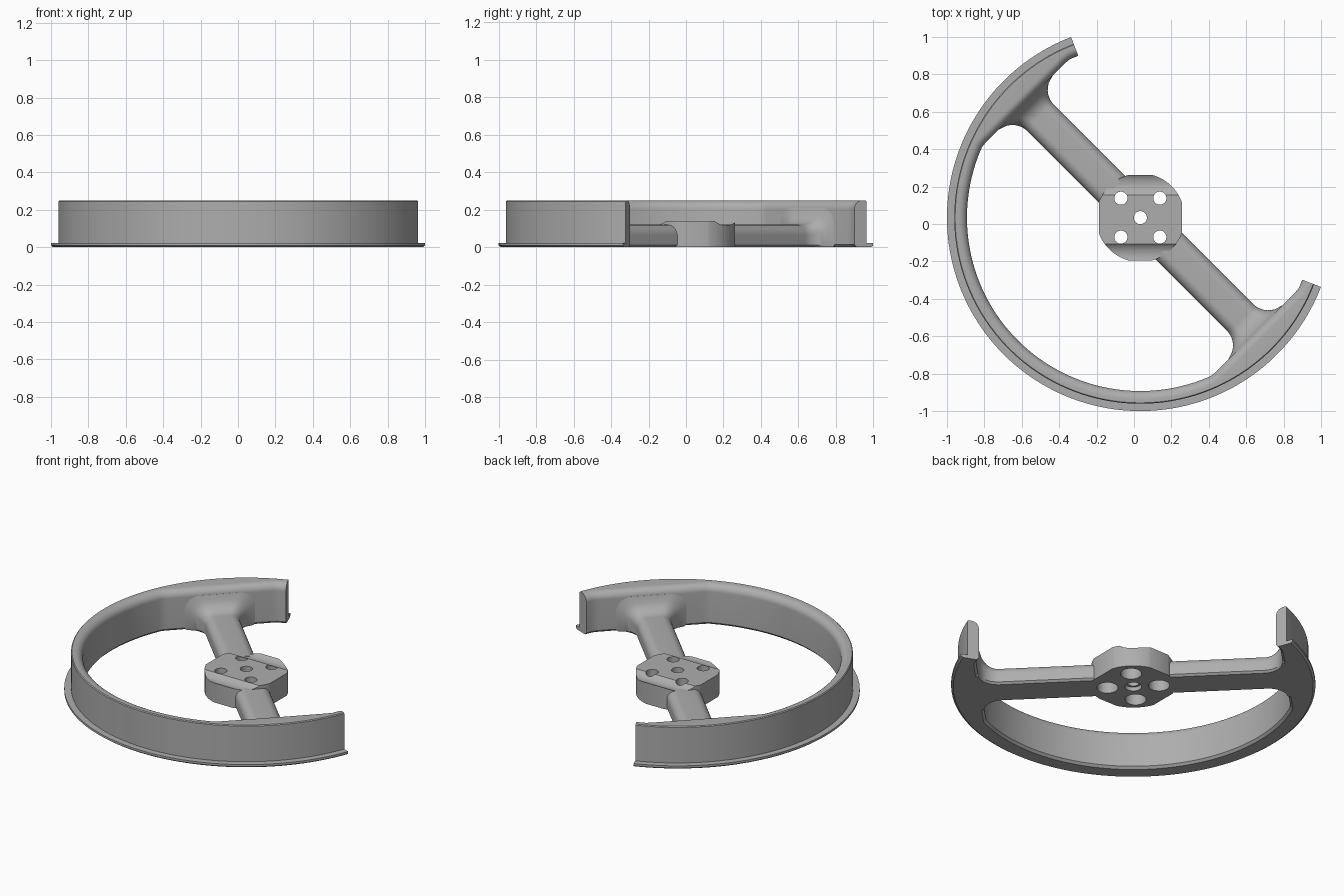
import bpy, bmesh
from math import sin, cos, pi, radians, sqrt
from mathutils import Matrix, Vector

if "Cube" in bpy.data.objects:
    bpy.data.objects.remove(bpy.data.objects["Cube"], do_unlink=True)

CENTRE = Vector((0.034, 0.034, 0))
CHORD = 0.868           # distance of the flat inner pads from the centre
SPOKES = (radians(135), radians(315))

grey = bpy.data.materials.new("satin grey")
grey.use_nodes = True
grey.diffuse_color = (0.42, 0.42, 0.42, 1)
grey.node_tree.nodes["Principled BSDF"].inputs["Base Color"].default_value = (0.42, 0.42, 0.42, 1)


def finish(name, bm):
    bmesh.ops.recalc_face_normals(bm, faces=bm.faces)
    mesh = bpy.data.meshes.new(name)
    bm.to_mesh(mesh)
    bm.free()
    mesh.materials.append(grey)
    ob = bpy.data.objects.new(name, mesh)
    bpy.context.collection.objects.link(ob)
    return ob


def smooth(ob):
    bpy.ops.object.select_all(action='DESELECT')
    ob.select_set(True)
    bpy.context.view_layer.objects.active = ob
    bpy.ops.object.shade_smooth_by_angle(angle=radians(32))


def loft(name, rings):
    """Skin a row of equal closed sections and cap both ends."""
    bm = bmesh.new()
    rows = [[bm.verts.new(p) for p in ring] for ring in rings]
    n = len(rows[0])
    for a, b in zip(rows, rows[1:]):
        for i in range(n):
            j = (i + 1) % n
            bm.faces.new((a[i], a[j], b[j], b[i]))
    bm.faces.new(rows[0])
    bm.faces.new(rows[-1])
    ob = finish(name, bm)
    smooth(ob)
    return ob


def corner(x, z, r, start, steps=8):
    """Quarter arc about (x, z), starting at the given angle."""
    return [(x + r * cos(start + pi / 2 * i / steps), z + r * sin(start + pi / 2 * i / steps))
            for i in range(steps + 1)]


# Rim: flanged wall swept round the arc, thickened flat behind each spoke
def rim_ring(a):
    inner = 0.927
    for s in SPOKES:
        if cos(a - s) > 0.5:
            inner = min(inner, CHORD / cos(a - s))
    section = [(1.022, 0), (1.034, 0.009), (1.034, 0.022), (0.995, 0.022), (0.995, 0.245), (0.99, 0.25)]
    section += corner(inner + 0.045, 0.205, 0.045, pi / 2)
    section += [(inner, 0.014), (inner + 0.014, 0)]
    return [CENTRE + Vector((r * cos(a), r * sin(a), z)) for r, z in section]


loft("rim", [rim_ring(radians(111 + 228 * i / 152)) for i in range(153)])


# Spokes: rounded bars that flare up and out into the rim pads
def flare(t, r):
    d = min(max(t - (CHORD - r), 0), r * 0.995)
    return r - sqrt(r * r - d * d)


def spoke_ring(t, angle):
    w = 0.1 + flare(t, 0.115)
    h = 0.12 + flare(t, 0.1)
    c = 0.055 + 0.4 * flare(t, 0.1)
    section = [(-w + 0.012, 0), (w - 0.012, 0), (w, 0.012)]
    section += corner(w - c, h - c, c, 0) + corner(c - w, h - c, c, pi / 2)
    section += [(-w, 0.012)]
    turn = Matrix.Rotation(angle, 3, 'Z')
    return [CENTRE + turn @ Vector((t, s, z)) for s, z in section]


stations = [0.21, 0.5] + [CHORD - 0.115 * cos(pi / 2 * i / 14) for i in range(15)] + [CHORD + 0.025]
for name, angle in zip(("back_right_spoke", "front_left_spoke"), SPOKES):
    loft(name, [spoke_ring(t, angle) for t in stations])


# Hub: disc with four flats, scooped edges and bolt holes
def cylinder(name, r, depth, where, axis='Z', segments=40):
    bm = bmesh.new()
    m = Matrix.Translation(CENTRE + Vector(where))
    if axis == 'X':
        m = m @ Matrix.Rotation(pi / 2, 4, 'Y')
    bmesh.ops.create_cone(bm, cap_ends=True, segments=segments, radius1=r, radius2=r, depth=depth, matrix=m)
    return finish(name, bm)


hub = cylinder("hub", 0.237, 0.14, (0, 0, 0.07), segments=96)
bm = bmesh.new()
bm.from_mesh(hub.data)
for x, y in ((1, 0), (-1, 0), (0, 1), (0, -1)):
    d = Vector((x, y, 0))
    cut = bmesh.ops.bisect_plane(bm, geom=bm.verts[:] + bm.edges[:] + bm.faces[:],
                                 plane_co=CENTRE + d * (0.222 if x else 0.228), plane_no=d, clear_outer=True)
    edges = [e for e in cut['geom_cut'] if isinstance(e, bmesh.types.BMEdge)]
    bmesh.ops.holes_fill(bm, edges=edges)
bmesh.ops.recalc_face_normals(bm, faces=bm.faces)
bm.to_mesh(hub.data)
bm.free()

cutters = [cylinder("scoop_cutter", 0.085, 0.6, (0, y, 0.202), 'X', 64) for y in (0.178, -0.2)]
P = 0.104
for x, y in ((0, 0), (P, P), (P, -P), (-P, P), (-P, -P)):
    cutters.append(cylinder("hole_cutter", 0.035, 0.5, (x, y, 0.1)))
    wide, deep = (0.06, 0.07) if x else (0.048, 0.025)
    cutters.append(cylinder("recess_cutter", wide, deep * 2, (x, y, 0)))

bpy.context.view_layer.objects.active = hub
for c in cutters:
    mod = hub.modifiers.new("cut", 'BOOLEAN')
    mod.operation = 'DIFFERENCE'
    mod.solver = 'EXACT'
    mod.object = c
    bpy.ops.object.modifier_apply(modifier=mod.name)
for c in cutters:
    bpy.data.objects.remove(c, do_unlink=True)
smooth(hub)
